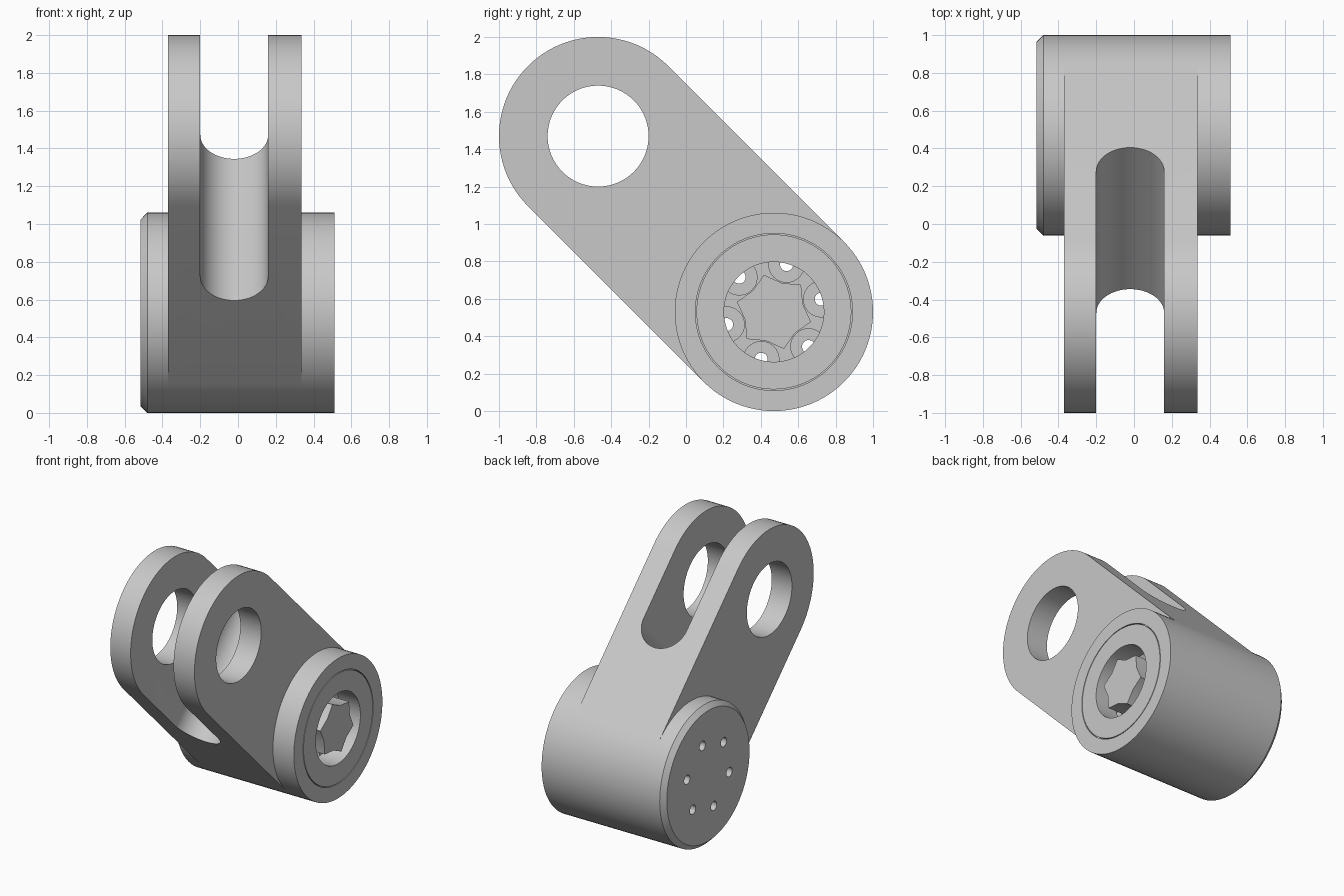
import bpy, bmesh
from math import sin, cos, pi, radians, sqrt
from mathutils import Vector, Matrix

if "Cube" in bpy.data.objects:
    bpy.data.objects.remove(bpy.data.objects["Cube"])

# Single metal colour
metal = bpy.data.materials.new("light_grey_metal")
metal.use_nodes = True
metal.diffuse_color = (0.58, 0.58, 0.58, 1)
metal.node_tree.nodes["Principled BSDF"].inputs["Base Color"].default_value = metal.diffuse_color

R = 0.53                                # outer radius of arm and barrel
EYE = Vector((0, -0.47, 1.47))          # centre of the open eye
HUB = Vector((0, 0.47, 0.53))           # centre of the barrel
X = Vector((1, 0, 0))
DOWN = Vector((0, 1, -1)) / sqrt(2)     # along the arm, eye to barrel
ACROSS = Vector((0, 1, 1)) / sqrt(2)    # through the arm's thickness


def finish(name, bm):
    bmesh.ops.remove_doubles(bm, verts=bm.verts, dist=1e-5)
    bmesh.ops.recalc_face_normals(bm, faces=bm.faces)
    mesh = bpy.data.meshes.new(name)
    bm.to_mesh(mesh)
    bm.free()
    mesh.materials.append(metal)
    ob = bpy.data.objects.new(name, mesh)
    bpy.context.collection.objects.link(ob)
    return ob


def prism(name, points, step):
    """Extrude a closed outline by a vector."""
    bm = bmesh.new()
    face = bm.faces.new([bm.verts.new(p) for p in points])
    out = bmesh.ops.extrude_face_region(bm, geom=[face], use_keep_orig=True)
    bmesh.ops.translate(bm, vec=step, verts=[g for g in out["geom"] if isinstance(g, bmesh.types.BMVert)])
    return finish(name, bm)


def lathe(name, profile, closed):
    """Spin an (x, radius) profile about the barrel axis."""
    bm = bmesh.new()
    vs = [bm.verts.new(HUB + Vector((x, r, 0))) for x, r in profile]
    edges = [bm.edges.new(p) for p in zip(vs, vs[1:] + vs[:1] if closed else vs[1:])]
    bmesh.ops.spin(bm, geom=vs + edges, cent=HUB, axis=X, angle=2 * pi, steps=96)
    return finish(name, bm)


def arc(centre, u, v, r, start, end, n):
    return [centre + r * (cos(a) * u + sin(a) * v)
            for a in (start + (end - start) * i / n for i in range(n + 1))]


def cylinder(name, centre, r, x0, x1, n=48):
    pts = arc(centre + X * x0, DOWN, ACROSS, r, 0, 2 * pi, n)[:-1]
    return prism(name, pts, X * (x1 - x0))


def cut(ob, cutter):
    mod = ob.modifiers.new("cut", "BOOLEAN")
    mod.operation, mod.solver, mod.object = "DIFFERENCE", "EXACT", cutter
    bpy.context.view_layer.objects.active = ob
    bpy.ops.object.modifier_apply(modifier=mod.name)


def around_hub(angle, r):
    return HUB + Vector((0, r * cos(angle), r * sin(angle)))


# Rounded arm
side = X * -0.37
outline = arc(EYE + side, DOWN, ACROSS, R, pi / 2, 3 * pi / 2, 48)
outline += arc(HUB + side, DOWN, ACROSS, R, -pi / 2, pi / 2, 48)
arm = prism("forked_arm", outline, X * 0.705)

# Barrel end cap with chamfered rim
cap = lathe("end_cap", [(-0.37, 0), (-0.37, R), (-0.48, R), (-0.515, 0.495), (-0.515, 0)], False)

# Bearing ring with a thin groove in its face
ring = lathe("bearing_ring", [(0.335, 0.267), (0.51, 0.267), (0.51, 0.414), (0.49, 0.414),
                              (0.49, 0.42), (0.51, 0.42), (0.51, R), (0.335, R)], True)

# Six-lobed hub inside the ring
star = [around_hub(radians(15 + 30 * i), 0.205 if i % 2 else 0.16) + X * 0.335 for i in range(12)]
hub = prism("drive_hub", star, X * 0.165)

# Fork slot with rounded root, and the eye hole
root = EYE + DOWN * 0.527 - X * 0.02 - ACROSS * 0.8
slot = arc(root, X, DOWN, 0.18, 0, pi, 32)
slot += [root - X * 0.18 - DOWN * 1.3, root + X * 0.18 - DOWN * 1.3]
cutters = [prism("slot_cutter", slot, ACROSS * 1.6),
           cylinder("eye_cutter", EYE, 0.27, -0.6, 0.6, 64)]
for c in cutters:
    cut(arm, c)

# Six bolt holes, counterbored under the ring
for i in range(6):
    centre = around_hub(radians(15 + 60 * i), 0.262)
    hole = cylinder("hole_cutter", centre, 0.035, -0.7, 0.7, 20)
    bore = cylinder("bore_cutter", centre, 0.095, 0.27, 0.4, 32)
    cut(arm, bore)
    cut(arm, hole)
    cut(cap, hole)
    cutters += [hole, bore]

for c in cutters:
    bpy.data.objects.remove(c)

# Smooth curved faces, keep the edges crisp
for ob in (arm, cap, ring, hub):
    bpy.ops.object.select_all(action="DESELECT")
    ob.select_set(True)
    bpy.context.view_layer.objects.active = ob
    bpy.ops.object.shade_smooth_by_angle(angle=radians(25))
